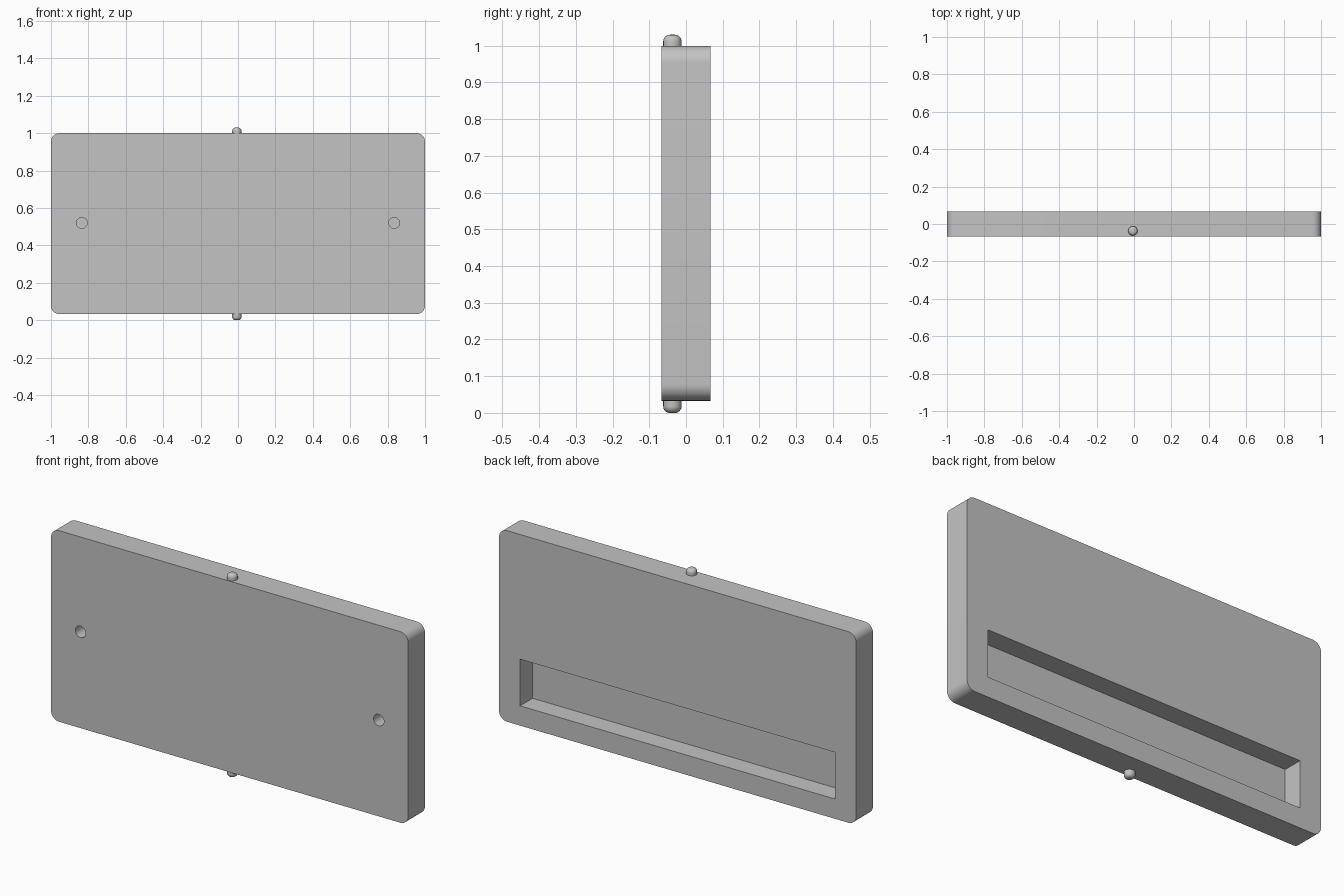
import bpy, bmesh, math
from mathutils import Matrix, Vector

cube = bpy.data.objects.get("Cube")
if cube:
    bpy.data.objects.remove(cube, do_unlink=True)

grey = bpy.data.materials.new("plain grey")
grey.use_nodes = True
colour = (0.55, 0.55, 0.55, 1)
grey.diffuse_color = colour
grey.node_tree.nodes["Principled BSDF"].inputs["Base Color"].default_value = colour


def make_object(name, bm):
    mesh = bpy.data.meshes.new(name)
    bm.to_mesh(mesh)
    bm.free()
    mesh.materials.append(grey)
    obj = bpy.data.objects.new(name, mesh)
    bpy.context.collection.objects.link(obj)
    return obj


def box(name, low, high, corner=0):
    """Box between two corners, with optional rounding of the edges along y."""
    low, high = Vector(low), Vector(high)
    bm = bmesh.new()
    bmesh.ops.create_cube(bm, size=1, matrix=Matrix.Translation((low + high) / 2)
                          @ Matrix.Diagonal((*(high - low), 1)))
    if corner:
        edges = [e for e in bm.edges if abs((e.verts[0].co - e.verts[1].co).normalized().y) > 0.9]
        bmesh.ops.bevel(bm, geom=edges, offset=corner, segments=10, profile=0.5, affect='EDGES')
    return make_object(name, bm)


def cylinder(name, radius, depth, matrix, rounding=0):
    """Cylinder along the matrix's z axis, with optional rounded rims."""
    bm = bmesh.new()
    bmesh.ops.create_cone(bm, cap_ends=True, segments=40, radius1=radius, radius2=radius, depth=depth)
    if rounding:
        rims = [e for e in bm.edges if abs(e.verts[0].co.z - e.verts[1].co.z) < depth / 2]
        bmesh.ops.bevel(bm, geom=rims, offset=rounding, segments=8, profile=0.5, affect='EDGES')
    bmesh.ops.transform(bm, matrix=matrix, verts=bm.verts)
    return make_object(name, bm)


def activate(obj):
    bpy.ops.object.select_all(action='DESELECT')
    obj.select_set(True)
    bpy.context.view_layer.objects.active = obj


def cut(target, cutter):
    mod = target.modifiers.new("cut", 'BOOLEAN')
    mod.operation = 'DIFFERENCE'
    mod.solver = 'EXACT'
    mod.object = cutter
    activate(target)
    bpy.ops.object.modifier_apply(modifier=mod.name)
    bpy.data.objects.remove(cutter, do_unlink=True)


def smooth(obj):
    activate(obj)
    bpy.ops.object.shade_smooth_by_angle(angle=math.radians(30))


half = 0.067          # half the panel thickness
bottom, top = 0.033, 1.0

# Rounded panel
panel = box("panel", (-1, -half, bottom), (1, half, top), corner=0.045)

# Long pocket in the back
cut(panel, box("pocket_cutter", (-0.882, half - 0.1, 0.133), (0.882, half + 0.1, 0.369)))

# Two blind holes in the front
for side in (-1, 1):
    place = Matrix.Translation((side * 0.835, -half, 0.52)) @ Matrix.Rotation(math.pi / 2, 4, 'X')
    cut(panel, cylinder("hole_cutter", 0.029, 0.2, place))
smooth(panel)

# Pivot pins above and below
for name, low, high in (("top_pin", top - 0.03, top + 0.03), ("bottom_pin", 0, bottom + 0.03)):
    place = Matrix.Translation((-0.006, -0.037, (low + high) / 2))
    smooth(cylinder(name, 0.025, high - low, place, rounding=0.018))
